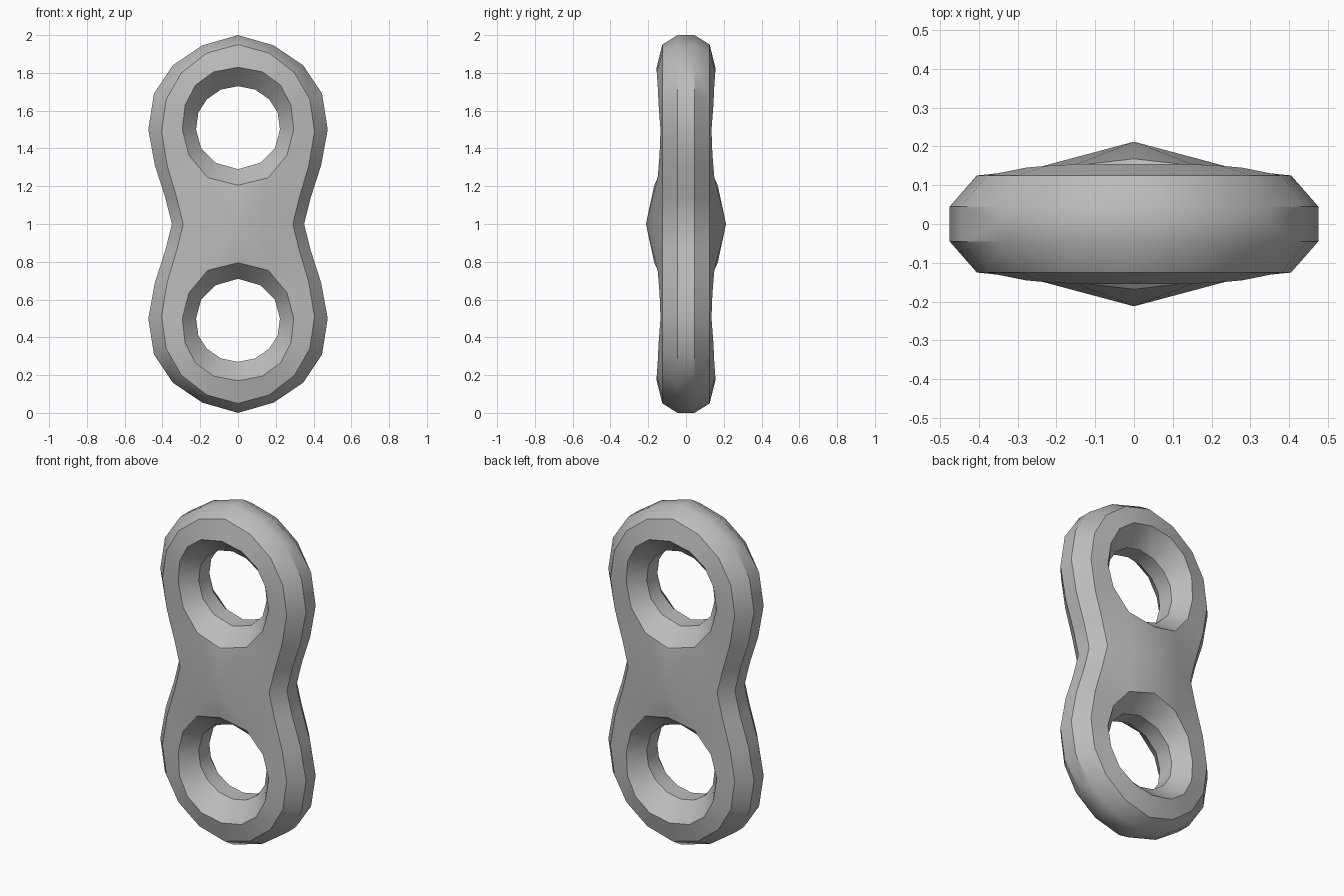
import bpy, bmesh, math

if "Cube" in bpy.data.objects:
    bpy.data.objects.remove(bpy.data.objects["Cube"], do_unlink=True)

# Single plain grey
grey = bpy.data.materials.new("grey")
grey.use_nodes = True
colour = (0.5, 0.5, 0.5, 1.0)
grey.diffuse_color = colour
grey.node_tree.nodes["Principled BSDF"].inputs["Base Color"].default_value = colour

# One eighth of the body: outlines as (x, z) from the body centre, crown to waist
outer = [(0, 1.0), (.19, .945), (.345, .84), (.445, .69), (.475, .5), (.44, .31), (.385, .14), (.35, 0)]
shoulder = [(0, .95), (.165, .905), (.30, .80), (.38, .66), (.405, .49), (.375, .31), (.325, .14), (.29, 0)]
rim = [(0, .83), (.13, .805), (.225, .735), (.28, .63), (.295, .5), (.26, .365), (.16, .245), (0, .205)]
hole = [(0, .73), (.09, .712), (.165, .66), (.21, .59), (.222, .5), (.195, .4), (.12, .325), (0, .29)]
rim_y = [.155, .155, .15, .145, .135, .14, .15, .168]

bm = bmesh.new()


def row(points, depth):
    depths = depth if isinstance(depth, list) else [depth] * len(points)
    return [bm.verts.new((x, y, z)) for (x, z), y in zip(points, depths)]


def bridge(a, b, last=7):
    for i in range(last):
        bm.faces.new((a[i], a[i + 1], b[i + 1], b[i]))


out_mid, out_edge = row(outer, 0), row(outer, .045)
sh, rm = row(shoulder, .125), row(rim, rim_y)
hole_edge, hole_mid = row(hole, .05), row(hole, 0)

# Outer band, flat face and hole wall
bridge(out_mid, out_edge)
bridge(out_edge, sh)
bridge(sh, rm, 6)
bridge(rm, hole_edge)
bridge(hole_edge, hole_mid)

# Bulging saddle between the two holes
side = bm.verts.new((.15, .172, 0))
centre = bm.verts.new((0, .212, 0))
bm.faces.new((sh[6], sh[7], side, rm[6]))
bm.faces.new((rm[6], side, centre, rm[7]))

mesh = bpy.data.meshes.new("double_ring")
bm.to_mesh(mesh)
bm.free()
mesh.materials.append(grey)
body = bpy.data.objects.new("double_ring", mesh)
body.location.z = 1
bpy.context.collection.objects.link(body)

# Mirror on all three axes
mirror = body.modifiers.new("mirror", 'MIRROR')
mirror.use_axis = (True, True, True)
mirror.merge_threshold = 0.0005
bpy.ops.object.select_all(action='DESELECT')
body.select_set(True)
bpy.context.view_layer.objects.active = body
bpy.ops.object.modifier_apply(modifier="mirror")

# Outward normals, then smooth shading with crisp edges
bm = bmesh.new()
bm.from_mesh(body.data)
bmesh.ops.recalc_face_normals(bm, faces=bm.faces)
bm.to_mesh(body.data)
bm.free()
bpy.ops.object.shade_smooth_by_angle(angle=math.radians(35))
